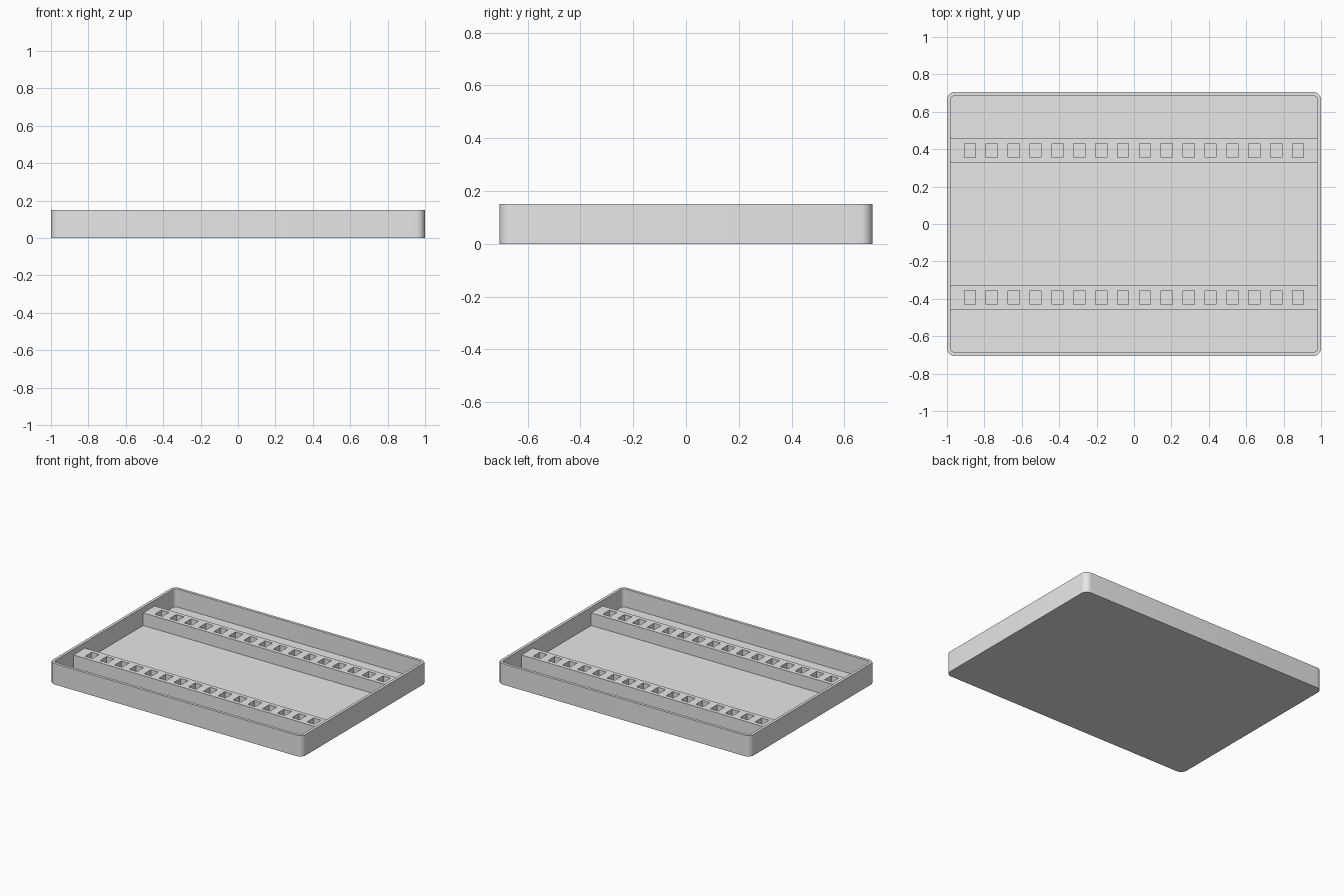
import bpy, bmesh, math

if "Cube" in bpy.data.objects:
    bpy.data.objects.remove(bpy.data.objects["Cube"])

HALF_X, HALF_Y, HEIGHT = 1.0, 0.707, 0.15
WALL, FLOOR, RADIUS = 0.02, 0.02, 0.045
RAIL_Y, RAIL_WIDTH, RAIL_TOP = 0.394, 0.13, 0.11
HOLES, PITCH, HOLE_X, HOLE_Y = 16, 0.117, 0.06, 0.075

grey = bpy.data.materials.new("light grey")
grey.use_nodes = True
grey.diffuse_color = (0.8, 0.8, 0.8, 1)
grey.node_tree.nodes["Principled BSDF"].inputs["Base Color"].default_value = grey.diffuse_color


def finish(bm, name):
    """Turn a bmesh into a named, shaded object."""
    bmesh.ops.recalc_face_normals(bm, faces=bm.faces)
    mesh = bpy.data.meshes.new(name)
    bm.to_mesh(mesh)
    bm.free()
    mesh.materials.append(grey)
    obj = bpy.data.objects.new(name, mesh)
    bpy.context.collection.objects.link(obj)
    bpy.ops.object.select_all(action="DESELECT")
    obj.select_set(True)
    bpy.context.view_layer.objects.active = obj
    bpy.ops.object.shade_smooth_by_angle(angle=math.radians(30))
    return obj


def rounded_loop(bm, inset, z, steps=8):
    """Ring of vertices around a rounded rectangle."""
    r = RADIUS - inset
    cx, cy = HALF_X - RADIUS, HALF_Y - RADIUS
    ring = []
    for quarter, (sx, sy) in enumerate([(1, 1), (-1, 1), (-1, -1), (1, -1)]):
        for i in range(steps + 1):
            a = math.pi / 2 * (quarter + i / steps)
            ring.append(bm.verts.new((sx * cx + r * math.cos(a), sy * cy + r * math.sin(a), z)))
    return ring


# Tray: outer wall, rim, inner wall and floor
bm = bmesh.new()
rings = [rounded_loop(bm, inset, z) for inset, z in
         [(0, 0), (0, HEIGHT), (WALL, HEIGHT), (WALL, FLOOR)]]
for low, high in zip(rings, rings[1:]):
    for i in range(len(low)):
        j = (i + 1) % len(low)
        bm.faces.new((low[i], low[j], high[j], high[i]))
bm.faces.new(rings[0])
bm.faces.new(rings[-1])
finish(bm, "tray")


def make_rail(name, y):
    """Solid bar with a row of rectangular holes down to the tray floor."""
    end = HALF_X - WALL
    xs = [-end]
    for i in range(HOLES):
        centre = (i - (HOLES - 1) / 2) * PITCH
        xs += [centre - HOLE_X / 2, centre + HOLE_X / 2]
    xs.append(end)
    ys = [y + d for d in (-RAIL_WIDTH / 2, -HOLE_Y / 2, HOLE_Y / 2, RAIL_WIDTH / 2)]
    bm = bmesh.new()
    grid = [[bm.verts.new((x, v, FLOOR)) for v in ys] for x in xs]
    for i in range(len(xs) - 1):
        for j in range(len(ys) - 1):
            if i % 2 and j == 1:
                continue  # hole
            bm.faces.new((grid[i][j], grid[i + 1][j], grid[i + 1][j + 1], grid[i][j + 1]))
    raised = bmesh.ops.extrude_face_region(bm, geom=bm.faces[:], use_keep_orig=True)
    verts = [g for g in raised["geom"] if isinstance(g, bmesh.types.BMVert)]
    bmesh.ops.translate(bm, verts=verts, vec=(0, 0, RAIL_TOP - FLOOR))
    return finish(bm, name)


# Perforated rails
make_rail("front_rail", -RAIL_Y)
make_rail("back_rail", RAIL_Y)
